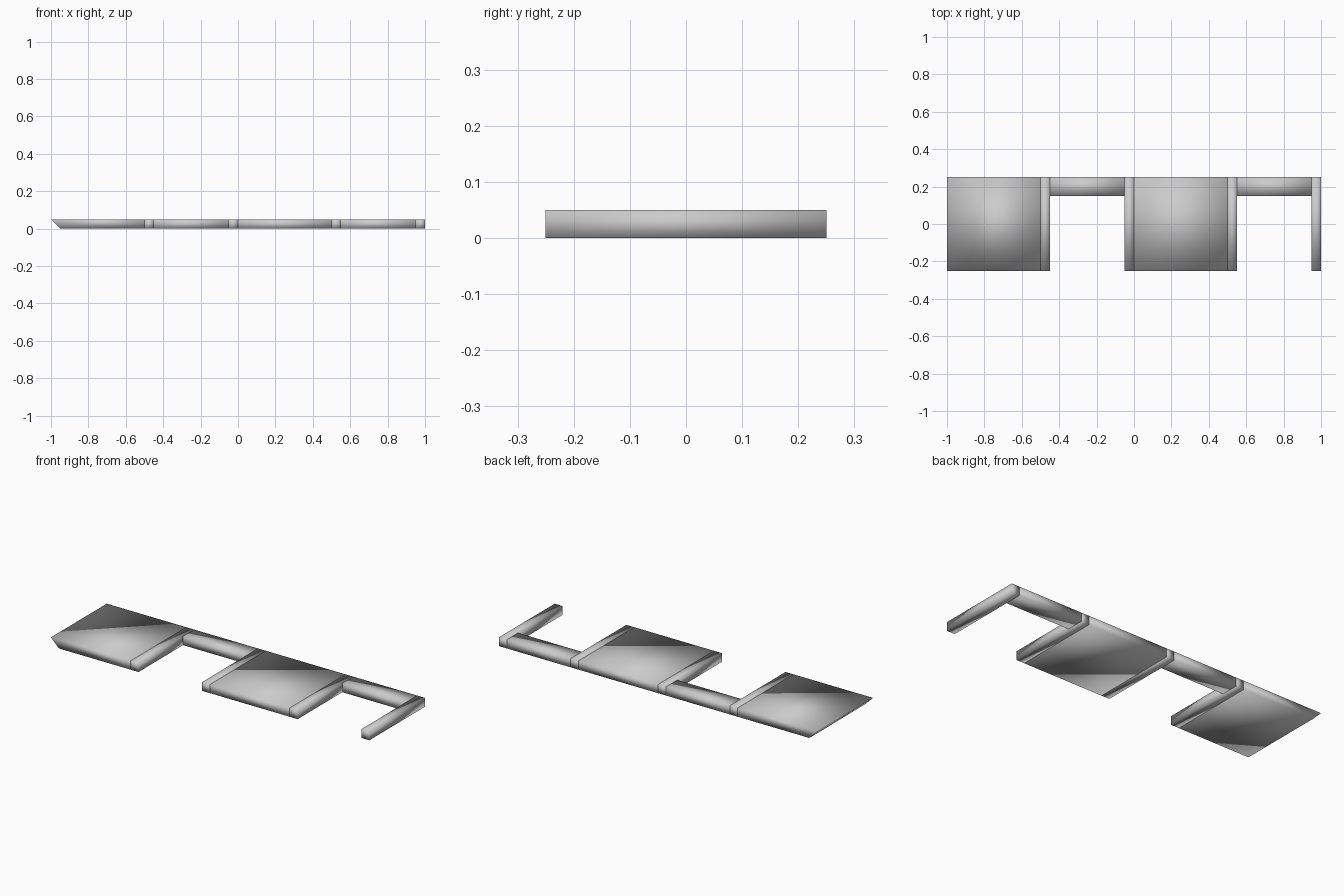
import bpy

if "Cube" in bpy.data.objects:
    bpy.data.objects.remove(bpy.data.objects["Cube"])

H = 0.05  # slab thickness


def slab(name, x0, x1, y0=-0.25, y1=0.25, undercut=0.0):
    """Smooth-shaded box; undercut slants the left end inward at the bottom."""
    bpy.ops.mesh.primitive_cube_add(size=1)
    ob = bpy.context.object
    ob.name = ob.data.name = name
    for v in ob.data.vertices:
        right, back, top = v.co.x > 0, v.co.y > 0, v.co.z > 0
        v.co.x = x1 if right else x0 + (0 if top else undercut)
        v.co.y = y1 if back else y0
        v.co.z = H if top else 0
    bpy.ops.object.shade_smooth()
    return ob


# Wide plates, the left one with a slanted end
slab("left_plate", -1.0, -0.5, undercut=0.05)
slab("middle_plate", 0.0, 0.5)

# Narrow cross bars beside the plates and at the right end
for i, x in enumerate((-0.5, -0.05, 0.5, 0.95), 1):
    slab(f"cross_bar_{i}", x, x + 0.05)

# Connecting bars along the back edge
for i, x in enumerate((-0.45, 0.55), 1):
    slab(f"back_link_{i}", x, x + 0.4, y0=0.15)
